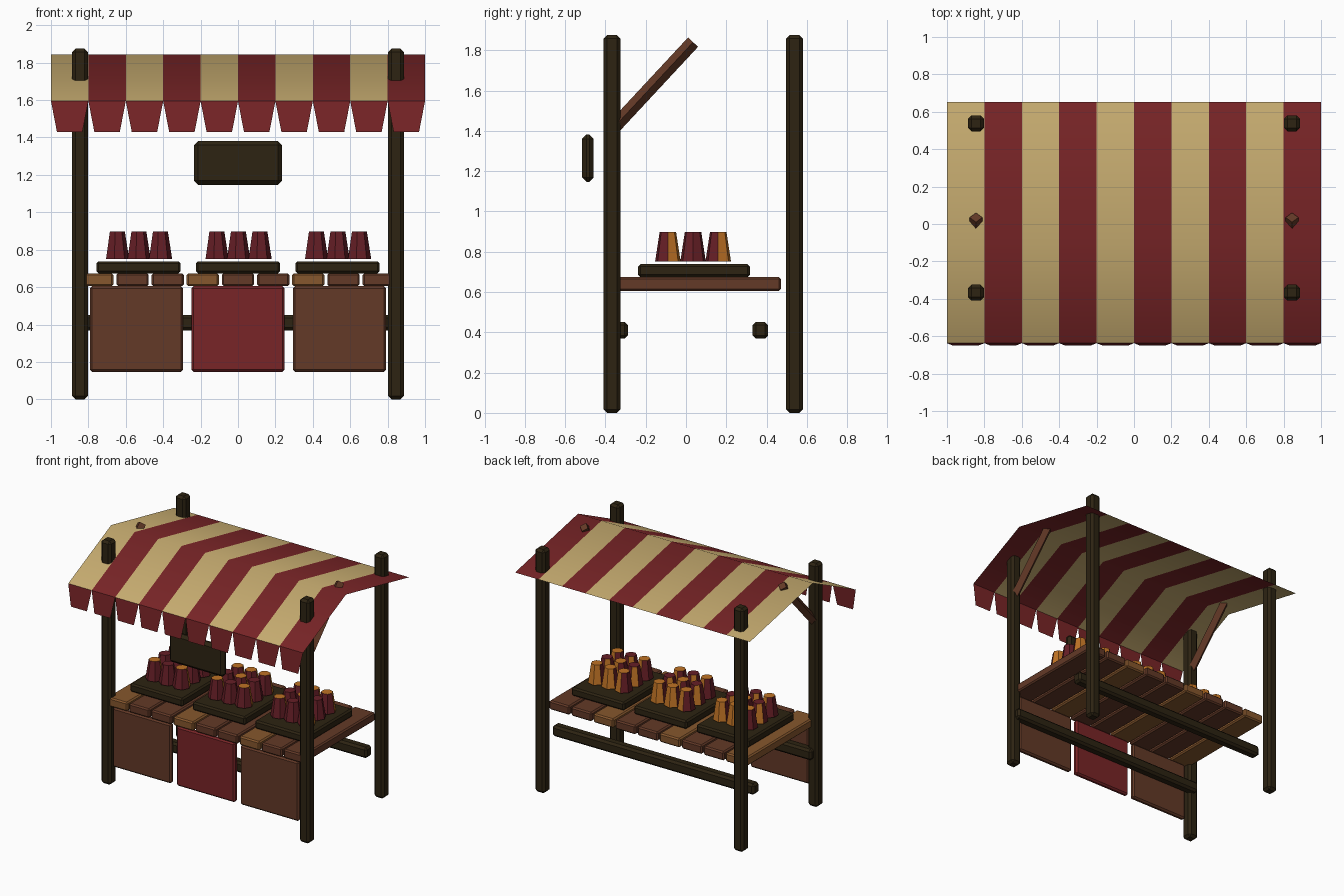
import bpy, bmesh, math
from mathutils import Vector, Matrix

if "Cube" in bpy.data.objects:
    bpy.data.objects.remove(bpy.data.objects["Cube"])


def material(name, rgb):
    m = bpy.data.materials.new(name)
    m.diffuse_color = (*rgb, 1)
    m.use_nodes = True
    m.node_tree.nodes["Principled BSDF"].inputs["Base Color"].default_value = m.diffuse_color
    return m


DARK = material("dark timber", (0.026, 0.017, 0.006))
BROWN = material("brown wood", (0.125, 0.041, 0.020))
LIGHT = material("light wood", (0.24, 0.095, 0.026))
RED = material("red cloth", (0.19, 0.018, 0.020))
CREAM = material("cream cloth", (0.58, 0.42, 0.165))
WINE = material("wine red produce", (0.13, 0.013, 0.019))
ORANGE = material("orange produce", (0.52, 0.17, 0.018))


def finish(name, bm, *mats):
    me = bpy.data.meshes.new(name)
    bm.to_mesh(me)
    bm.free()
    for m in mats:
        me.materials.append(m)
    ob = bpy.data.objects.new(name, me)
    bpy.context.collection.objects.link(ob)
    return ob


def box(name, x, y, z, mat, bevel=0.012):
    """Chamfered box from (min, max) ranges."""
    bm = bmesh.new()
    bmesh.ops.create_cube(bm, size=1)
    for v in bm.verts:
        v.co = Vector([(r[0] + r[1]) / 2 + c * (r[1] - r[0])
                       for c, r in zip(v.co, (x, y, z))])
    bmesh.ops.bevel(bm, geom=bm.edges[:], offset=bevel, segments=1,
                    affect='EDGES', profile=0.5)
    return finish(name, bm, mat)


def span(c, w):
    return (c - w / 2, c + w / 2)


# Posts and diagonal braces on both sides
for side, sx in (("left", -1), ("right", 1)):
    for row, y in (("front", -0.367), ("back", 0.538)):
        box(f"{row}_{side}_post", span(sx * 0.845, 0.085), span(y, 0.085),
            (0, 1.875), DARK, 0.018)
    a, b = Vector((sx * 0.845, -0.365, 1.41)), Vector((sx * 0.845, 0.035, 1.84))
    bm = bmesh.new()
    bmesh.ops.create_cone(bm, cap_ends=True, segments=4, radius1=0.034,
                          radius2=0.034, depth=(b - a).length)
    ob = finish(f"{side}_brace", bm, BROWN)
    ob.location = (a + b) / 2
    ob.rotation_euler = (-math.atan2(b.y - a.y, b.z - a.z), 0, 0)

# Lower rails
box("front_rail", (-0.86, 0.86), (-0.365, -0.289), (0.368, 0.452), DARK, 0.016)
box("back_rail", (-0.86, 0.86), (0.331, 0.407), (0.368, 0.452), DARK, 0.016)

# Counter planks, every third one lighter
for i in range(9):
    box(f"counter_plank_{i + 1}", span((i - 4) * 0.188, 0.173), (-0.40, 0.471),
        (0.605, 0.674), LIGHT if i % 3 == 0 else BROWN, 0.01)

# Front panels
for name, x, mat in (("left", -0.543, BROWN), ("middle", 0, RED), ("right", 0.543, BROWN)):
    box(f"{name}_front_panel", span(x, 0.498), (-0.398, -0.358), (0.147, 0.605), mat)

# Hanging blank sign board
box("sign_board", (-0.235, 0.235), (-0.516, -0.458), (1.147, 1.382), DARK, 0.022)

# Trays with a 3 x 3 grid of tapered produce (rows run front to back)
PATTERN = ("ror", "oro", "roo")
for t, tx in enumerate((-0.532, 0, 0.532)):
    box(f"tray_{t + 1}", span(tx, 0.45), (-0.238, 0.318), (0.674, 0.738), DARK)
    bm = bmesh.new()
    for r, row in enumerate(PATTERN):
        for c, key in enumerate(row):
            n = len(bm.faces)
            place = Matrix.Translation((tx + (c - 1) * 0.115, 0.035 + (r - 1) * 0.125, 0.824))
            bmesh.ops.create_cone(bm, cap_ends=True, segments=7, radius1=0.065,
                                  radius2=0.042, depth=0.146,
                                  matrix=place @ Matrix.Rotation(-math.pi / 2, 4, 'Z'))
            bm.faces.ensure_lookup_table()
            for f in bm.faces[n:]:
                f.material_index = int(key == "o")
    finish(f"produce_{t + 1}", bm, WINE, ORANGE)

# Striped canopy sheet: ten stripes along a bent profile
PROFILE = ((-0.637, 1.595), (-0.115, 1.845), (0.652, 1.685))
bm = bmesh.new()
cols = [[bm.verts.new((-1 + 0.2 * i, y, z)) for y, z in PROFILE] for i in range(11)]
for i in range(10):
    for j in range(2):
        f = bm.faces.new((cols[i][j], cols[i + 1][j], cols[i + 1][j + 1], cols[i][j + 1]))
        f.material_index = i % 2
        f.smooth = True
finish("canopy", bm, CREAM, RED)

# Valance of ten tapered flaps
bm = bmesh.new()
for i in range(10):
    x = -0.9 + 0.2 * i
    bm.faces.new([bm.verts.new(p) for p in (
        (x - 0.068, -0.65, 1.43), (x + 0.068, -0.65, 1.43),
        (x + 0.1, -0.637, 1.595), (x - 0.1, -0.637, 1.595))])
finish("valance", bm, RED)
